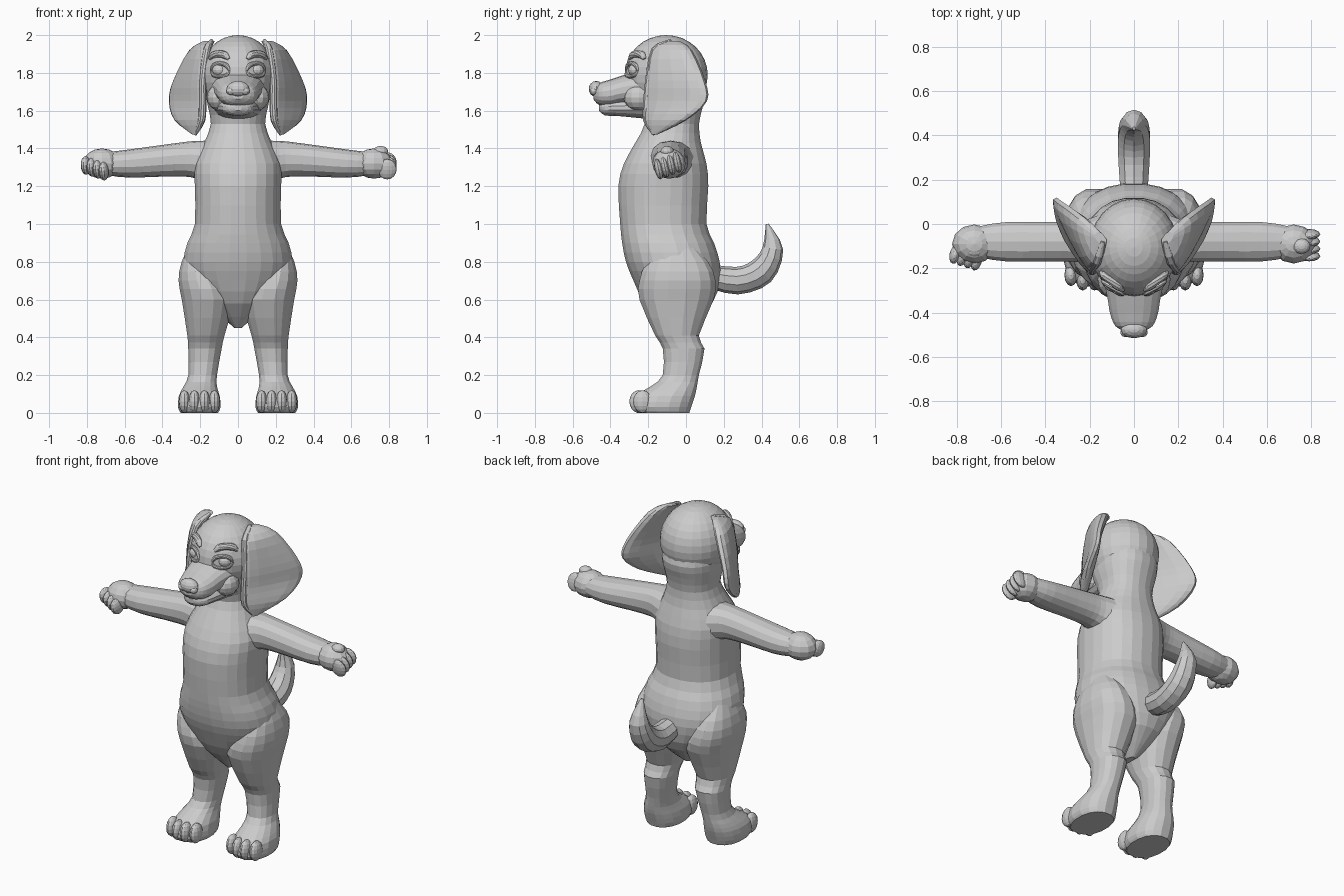
import bpy, bmesh, math
from mathutils import Vector, Matrix, Euler

default_cube = bpy.data.objects.get("Cube")
if default_cube:
    bpy.data.objects.remove(default_cube)

shade = (0.6, 0.6, 0.6, 1)
grey = bpy.data.materials.new("plain grey")
grey.use_nodes = True
grey.diffuse_color = shade
grey.node_tree.nodes["Principled BSDF"].inputs["Base Color"].default_value = shade

SIDE, DEPTH, UP = Vector((1, 0, 0)), Vector((0, 1, 0)), Vector((0, 0, 1))
SKULL_CENTRE = Vector((0, -.105, 1.79))
SKULL_RADII = Vector((.2, .22, .21))


def finish(name, bm, mirror):
    """Turn a bmesh into a named object, mirrored across the middle if asked."""
    bmesh.ops.recalc_face_normals(bm, faces=bm.faces)
    mesh = bpy.data.meshes.new(name)
    bm.to_mesh(mesh)
    bm.free()
    mesh.materials.append(grey)
    obj = bpy.data.objects.new(name, mesh)
    bpy.context.collection.objects.link(obj)
    if mirror:
        obj.modifiers.new("Mirror", 'MIRROR').use_mirror_merge = False


def spline(values, steps):
    """Smoothly resample a list of vectors."""
    result, last = [], len(values) - 1
    for index in range(last):
        before, start, end, after = (
            values[max(0, min(last, index + offset))] for offset in (-1, 0, 1, 2))
        leaving, arriving = (end - before) / 2, (after - start) / 2
        for step in range(steps):
            t = step / steps
            change = end - start
            result.append(start + leaving * t
                          + (change * 3 - leaving * 2 - arriving) * t ** 2
                          + (leaving + arriving - change * 2) * t ** 3)
    return result + [values[last]]


def loft(name, stations, sides=16, steps=3, power=.9, mirror=False):
    """Skin rings given as (centre, half axis, other half axis)."""
    bm = bmesh.new()
    tracks = [spline([Vector(part) for part in column], steps) for column in zip(*stations)]
    rings = []
    for centre, across, along in zip(*tracks):
        ring = []
        for index in range(sides):
            angle = math.tau * (index + .5) / sides
            c, s = math.cos(angle), math.sin(angle)
            ring.append(bm.verts.new(centre + across * math.copysign(abs(c) ** power, c)
                                     + along * math.copysign(abs(s) ** power, s)))
        rings.append(ring)
    for lower, upper in zip(rings, rings[1:]):
        for index in range(sides):
            previous = index - 1
            bm.faces.new((lower[previous], lower[index], upper[index], upper[previous]))
    bm.faces.new(rings[0])
    bm.faces.new(rings[-1])
    finish(name, bm, mirror)


def level(z, middle, half_width, front, back):
    """Horizontal ring."""
    centre = SIDE * middle + DEPTH * (front + back) / 2 + UP * z
    return centre, SIDE * half_width, DEPTH * (back - front) / 2


def upright(y, half_width, bottom, top):
    """Ring facing forwards on the centre line."""
    return DEPTH * y + UP * (bottom + top) / 2, SIDE * half_width, UP * (top - bottom) / 2


def blob(name, centre, radii, turn=(0, 0, 0), mirror=False, segments=12):
    """Ellipsoid, turned in degrees."""
    bm = bmesh.new()
    rotation = Euler([math.radians(angle) for angle in turn])
    matrix = Matrix.LocRotScale(Vector(centre), rotation, Vector(radii))
    bmesh.ops.create_uvsphere(bm, u_segments=segments, v_segments=segments * 2 // 3,
                              radius=1, matrix=matrix)
    finish(name, bm, mirror)


def tube(name, points, radii, reference, mirror=False):
    """Round tapering tube along points."""
    points = [Vector(point) for point in points]
    stations = []
    for index, (point, radius) in enumerate(zip(points, radii)):
        following = points[min(index + 1, len(points) - 1)]
        tangent = (following - points[max(index - 1, 0)]).normalized()
        across = (reference - tangent * reference.dot(tangent)).normalized()
        stations.append((point, across * radius, tangent.cross(across) * radius))
    loft(name, stations, sides=10, power=1, mirror=mirror)


def face_ridge(name, centre_x, centre_z, width, height, start, end, radius):
    """Arc lying on the front of the skull, with angles in degrees."""
    points = []
    for step in range(5):
        angle = math.radians(start + (end - start) * step / 4)
        x = centre_x + width * math.cos(angle)
        z = centre_z + height * math.sin(angle)
        rest = 1 - (x / SKULL_RADII.x) ** 2 - ((z - SKULL_CENTRE.z) / SKULL_RADII.z) ** 2
        points.append((x, SKULL_CENTRE.y - SKULL_RADII.y * math.sqrt(rest), z))
    thickness = [radius * part for part in (.4, 1, 1, 1, .4)]
    tube(name, points, thickness, DEPTH, mirror=True)


# Torso and neck: height, half width, front, back
torso = [(.45, .02, -.1, 0), (.58, .16, -.22, .14), (.7, .26, -.28, .18),
         (.8, .29, -.32, .18), (.9, .27, -.34, .15), (1, .23, -.35, .11),
         (1.2, .23, -.36, .12), (1.32, .23, -.33, .11), (1.43, .18, -.27, .08),
         (1.53, .145, -.22, .07), (1.62, .16, -.25, .09), (1.7, .17, -.28, .11),
         (1.8, .15, -.2, .08)]
loft("torso_and_neck", [level(z, 0, *rest) for z, *rest in torso], sides=24, steps=2)
blob("skull", SKULL_CENTRE, SKULL_RADII, segments=24)

# Legs: height, middle, half width, front, back
leg = [(0, .205, .1, -.26, .02), (.03, .205, .115, -.285, .03), (.09, .205, .11, -.27, .05),
       (.14, .2, .09, -.19, .06), (.2, .187, .077, -.125, .07), (.34, .175, .09, -.125, .1),
       (.41, .17, .1, -.165, .07), (.6, .16, .14, -.25, .15), (.7, .187, .13, -.25, .16),
       (.8, .21, .09, -.21, .12), (.93, .21, .03, -.1, 0)]
loft("legs", [level(*station) for station in leg], steps=2, mirror=True)
for index in range(4):
    inset = .02 * (index in (0, 3))
    blob("toe", (.125 + index * .053, inset - .25, .06), (.03, .05, .06), mirror=True)

# Arms flared into the shoulders: reach, half depth, height, half height
arm = [(.1, .15, 1.31, .13), (.22, .1, 1.34, .1), (.33, .09, 1.34, .088),
       (.58, .09, 1.32, .074), (.7, .07, 1.32, .06)]
loft("arms", [((x, -.08, z), DEPTH * depth, UP * tall) for x, depth, z, tall in arm],
     sides=14, mirror=True)
blob("paws", (.72, -.09, 1.32), (.1, .088, .08), mirror=True)

# The left paw curls outwards, the right one droops forwards
for index in range(4):
    blob("left_finger", (.79, index * .033 - .145, 1.29 + index * .012), (.05, .021, .055), (12, 0, 0))
    blob("right_finger", (-.71 - index * .032, index * .01 - .165, 1.28 + index * .01),
         (.025, .045, .05), (25, 0, -15))
blob("left_thumb", (.755, -.1, 1.385), (.04, .035, .028))
blob("right_thumb", (-.72, -.11, 1.37), (.05, .04, .025))

# Tail sweeping back and up
tail = [(.1, .73), (.27, .7), (.4, .75), (.46, .87), (.43, 1)]
tube("tail", [(0, y, z) for y, z in tail], (.06, .073, .075, .055, .008), SIDE)

# Hanging ears: height, front edge, back edge, half thickness
edges = [(1.97, (.13, -.09), (.17, -.04), .02), (1.92, (.16, -.18), (.24, .03), .04),
         (1.76, (.18, -.21), (.335, .1), .034), (1.65, (.18, -.22), (.36, .11), .03),
         (1.55, (.185, -.22), (.33, 0), .03), (1.475, (.22, -.18), (.24, -.15), .01)]
ear, rim = [], []
for z, front, back, thickness in edges:
    near, far = Vector((*front, z)), Vector((*back, z))
    half = (far - near) / 2
    ear.append((near + half, half, UP.cross(half).normalized() * thickness))
    rim.append(near + half.normalized() * .015)
loft("ears", ear, sides=14, power=.8, mirror=True)
tube("ear_rims", rim, (.01, .02, .02, .02, .02, .01), DEPTH, mirror=True)

# Muzzle over a lower jaw, leaving a mouth line: depth, half width, bottom, top
muzzle = [(-.2, .15, 1.62, 1.83), (-.34, .12, 1.63, 1.785), (-.4, .11, 1.62, 1.765),
          (-.46, .085, 1.63, 1.745), (-.49, .03, 1.66, 1.71)]
loft("muzzle", [upright(*station) for station in muzzle], sides=18)
jaw = [(-.15, .13, 1.55, 1.68), (-.35, .1, 1.57, 1.66), (-.43, .07, 1.575, 1.65),
       (-.46, .02, 1.6, 1.63)]
loft("lower_jaw", [upright(*station) for station in jaw])
blob("nose", (0, -.475, 1.715), (.06, .04, .042))
blob("nostril_wings", (.038, -.488, 1.703), (.024, .022, .02), mirror=True)
blob("cheeks", (.1, -.25, 1.67), (.065, .08, .07), mirror=True)

# Eyes, lids and brows
blob("eyes", (.095, -.27, 1.815), (.042, .035, .035), mirror=True)
face_ridge("upper_lids", .095, 1.81, .05, .04, 0, 180, .012)
face_ridge("lower_lids", .095, 1.81, .05, .03, 180, 360, .01)
face_ridge("brows", .1, 1.86, .055, .04, 20, 160, .02)
